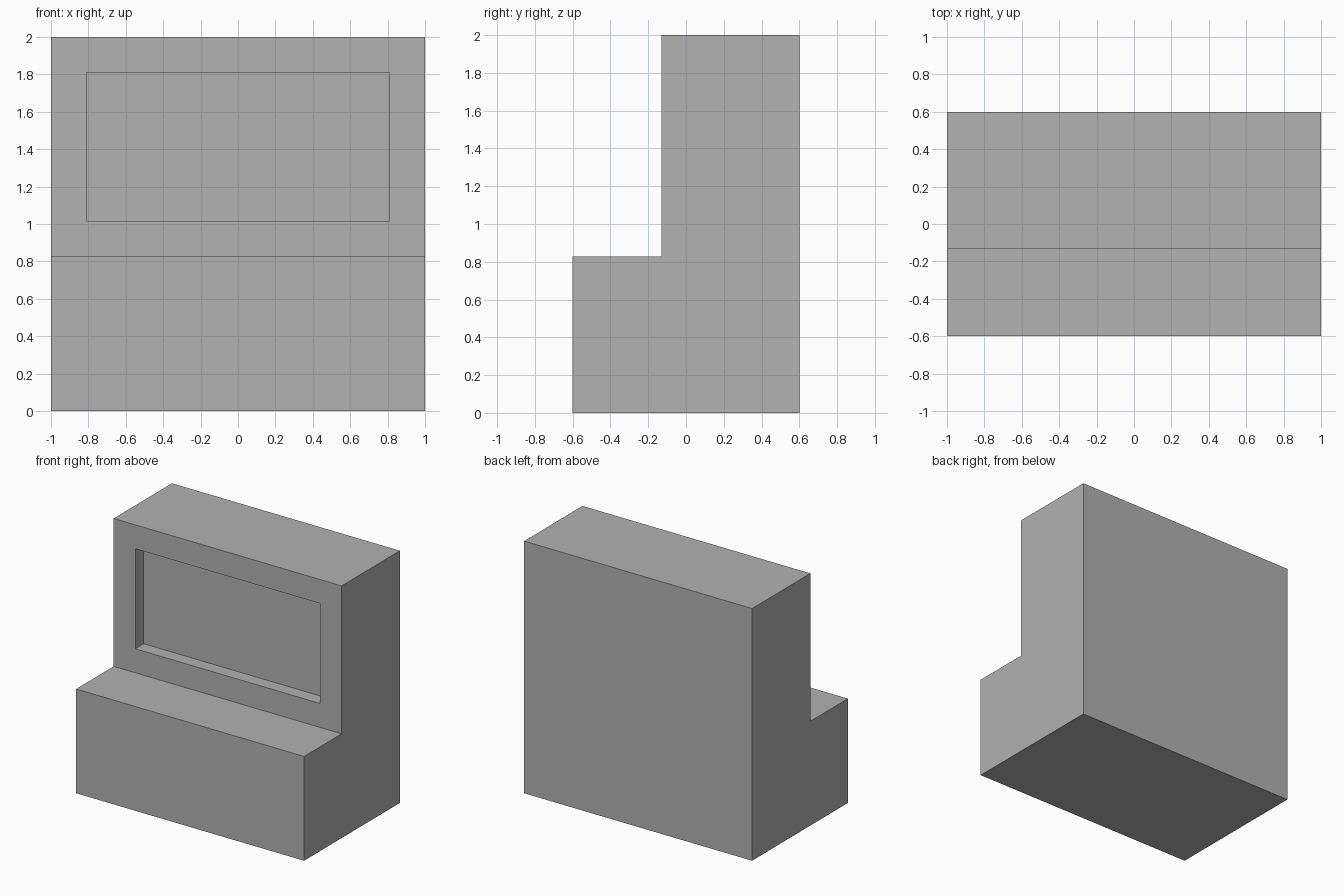
import bpy, bmesh
from mathutils import Vector

if "Cube" in bpy.data.objects:
    bpy.data.objects.remove(bpy.data.objects["Cube"])

grey = bpy.data.materials.new("light grey")
grey.diffuse_color = (0.445, 0.445, 0.445, 1)
grey.use_nodes = True
grey.node_tree.nodes["Principled BSDF"].inputs["Base Color"].default_value = grey.diffuse_color

STEP_Y, STEP_Z = -0.13, 0.827
BORDER, DEPTH = 0.19, 0.105

# L-shaped side profile (y, z), extruded across the width
profile = [(-0.6, 0), (0.6, 0), (0.6, 2), (STEP_Y, 2), (STEP_Y, STEP_Z), (-0.6, STEP_Z)]
bm = bmesh.new()
side = bm.faces.new([bm.verts.new((-1, y, z)) for y, z in profile])
ext = bmesh.ops.extrude_face_region(bm, geom=[side])
bmesh.ops.translate(bm, vec=(2, 0, 0),
                    verts=[g for g in ext["geom"] if isinstance(g, bmesh.types.BMVert)])
bmesh.ops.recalc_face_normals(bm, faces=bm.faces)

# Recessed panel in the upper front face
panel = next(f for f in bm.faces
             if f.normal.y < -0.9 and f.calc_center_median().z > STEP_Z)
bmesh.ops.inset_region(bm, faces=[panel], thickness=BORDER, use_even_offset=True)
rim = bmesh.ops.extrude_discrete_faces(bm, faces=[panel])
panel = rim["faces"][0]
bmesh.ops.translate(bm, vec=Vector((0, DEPTH, 0)), verts=panel.verts)
bmesh.ops.recalc_face_normals(bm, faces=bm.faces)

mesh = bpy.data.meshes.new("stepped_cabinet")
bm.to_mesh(mesh)
bm.free()
mesh.materials.append(grey)
cabinet = bpy.data.objects.new("stepped_cabinet", mesh)
bpy.context.collection.objects.link(cabinet)
